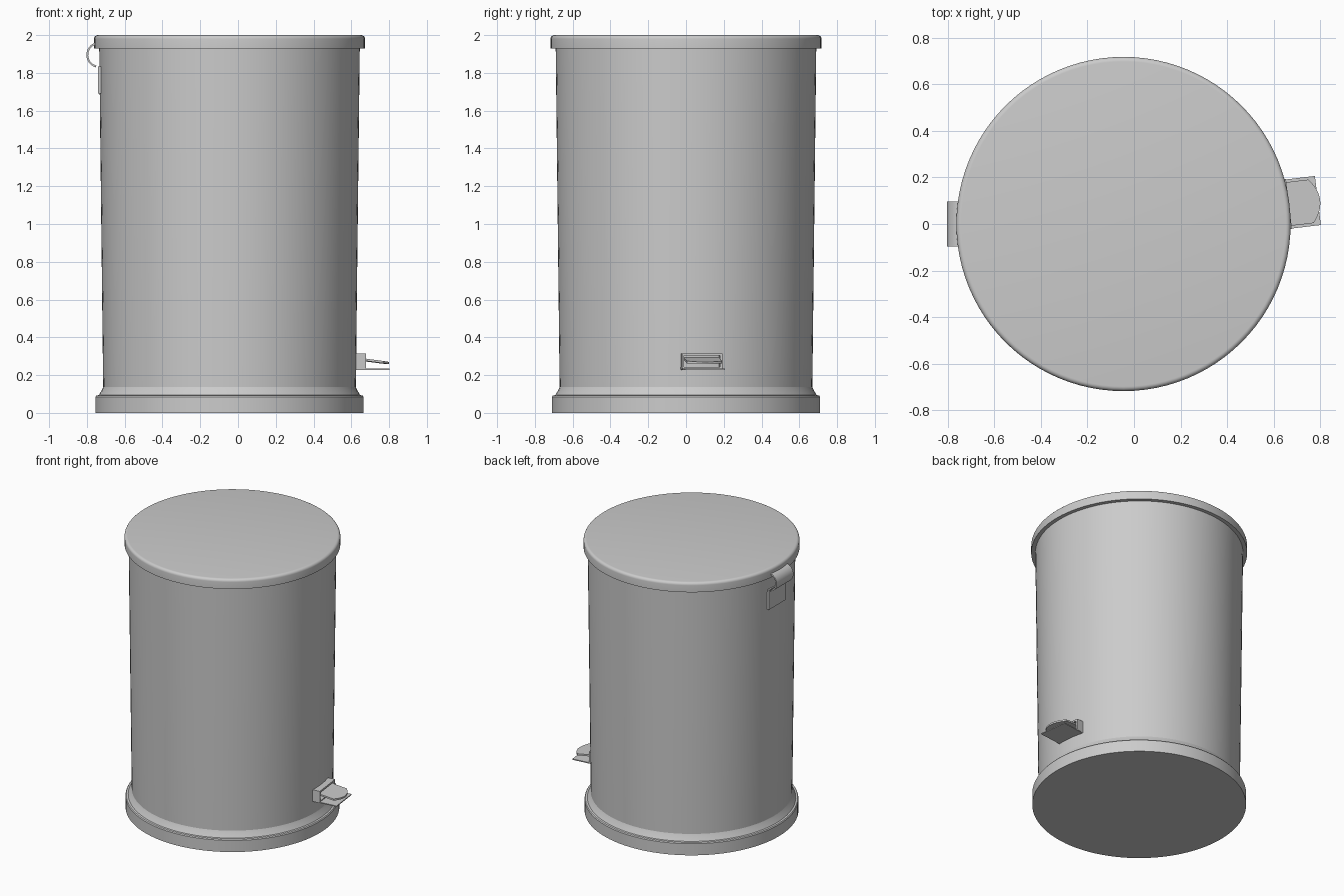
import bpy, bmesh, math
from mathutils import Matrix

cube = bpy.data.objects.get("Cube")
if cube:
    bpy.data.objects.remove(cube, do_unlink=True)

AXIS_X = -0.045
grey = bpy.data.materials.new("light grey metal")
grey.use_nodes = True
COLOUR = (0.6, 0.6, 0.6, 1)
grey.diffuse_color = COLOUR
grey.node_tree.nodes["Principled BSDF"].inputs["Base Color"].default_value = COLOUR


def finish(name, bm, turn=0.0, angle=35):
    """Make an object standing on the bin axis, turned about it."""
    bmesh.ops.recalc_face_normals(bm, faces=bm.faces)
    mesh = bpy.data.meshes.new(name)
    bm.to_mesh(mesh)
    bm.free()
    mesh.materials.append(grey)
    obj = bpy.data.objects.new(name, mesh)
    bpy.context.collection.objects.link(obj)
    obj.location.x = AXIS_X
    obj.rotation_euler.z = math.radians(turn)
    bpy.ops.object.select_all(action="DESELECT")
    obj.select_set(True)
    bpy.context.view_layer.objects.active = obj
    bpy.ops.object.shade_smooth_by_angle(angle=math.radians(angle))
    return obj


def lathe(name, profile, sides=96):
    """Spin an (r, z) profile into a closed round part."""
    bm = bmesh.new()
    rings = [[bm.verts.new((r * math.cos(a), r * math.sin(a), z))
              for a in (math.tau * i / sides for i in range(sides))]
             for r, z in profile]
    for low, high in zip(rings, rings[1:]):
        for i in range(sides):
            j = (i + 1) % sides
            bm.faces.new((low[i], low[j], high[j], high[i]))
    bm.faces.new(rings[0])
    bm.faces.new(rings[-1])
    return finish(name, bm)


def extrude(name, outline, offset, turn=0.0):
    """Extrude a closed outline of 3D points along an offset."""
    bm = bmesh.new()
    face = bm.faces.new([bm.verts.new(p) for p in outline])
    new = bmesh.ops.extrude_face_region(bm, geom=[face])["geom"]
    bmesh.ops.translate(bm, vec=offset,
                        verts=[v for v in new if isinstance(v, bmesh.types.BMVert)])
    return finish(name, bm, turn)


# Round body, base and lid
lathe("body", [(0.668, 0.08), (0.669, 0.14), (0.69, 1.95)])
lathe("base_ring", [(0.71, 0), (0.71, 0.085), (0.705, 0.092), (0.692, 0.094),
                    (0.674, 0.125), (0.668, 0.14)])
lid_edge = [(0.697 + 0.02 * math.cos(a), 1.98 + 0.02 * math.sin(a))
            for a in (math.pi / 2 * i / 5 for i in range(6))]
lathe("lid", [(0.717, 1.93)] + lid_edge)

# Pedal housing: rectangular frame around a slot
PEDAL_TURN = 6.9
HALF = 0.108
bm = bmesh.new()
for size, centre in (((0.06, 2 * HALF, 0.012), (0.685, 0, 0.309)),
                     ((0.06, 2 * HALF, 0.012), (0.685, 0, 0.236)),
                     ((0.06, 0.012, 0.085), (0.685, HALF - 0.006, 0.2725)),
                     ((0.06, 0.012, 0.085), (0.685, 0.006 - HALF, 0.2725))):
    bmesh.ops.create_cube(bm, size=1, matrix=Matrix.Translation(centre)
                          @ Matrix.Diagonal((*size, 1)))
finish("pedal_housing", bm, PEDAL_TURN)

# Flat plate below the pedal
extrude("pedal_guard", [(0.66, -0.106, 0.228), (0.84, -0.106, 0.228),
                        (0.84, 0.106, 0.228), (0.66, 0.106, 0.228)],
        (0, 0, 0.007), PEDAL_TURN)

# Sloping pedal with a rounded tip
tip = [(0.81 + 0.04 * (1 - t * t), 0.094 * t) for t in (i / 6 for i in range(-6, 7))]
outline = [(0.64, -0.094)] + tip + [(0.64, 0.094)]
extrude("pedal", [(r, y, 0.277 - 0.13 * (r - 0.7)) for r, y in outline],
        (0, 0, 0.012), PEDAL_TURN)

# Hinge at the side: a mounting plate running into a curled strip
W, R, THICK, CX, CZ = 0.097, 0.068, 0.01, -0.69, 1.895
curl = [math.radians(255 - 165 * i / 16) for i in range(17)]
outer = [(CX + R * math.cos(a), CZ + R * math.sin(a)) for a in curl]
inner = [(CX + (R - THICK) * math.cos(a), CZ + (R - THICK) * math.sin(a)) for a in curl]
extrude("hinge_curl", [(x, -W, z) for x, z in outer + inner[::-1]], (0, 2 * W, 0))
extrude("hinge_plate", [(-0.695, -W, 1.69), (-0.695, -W, 1.835),
                        (-0.67, -W, 1.835), (-0.67, -W, 1.69)], (0, 2 * W, 0))
